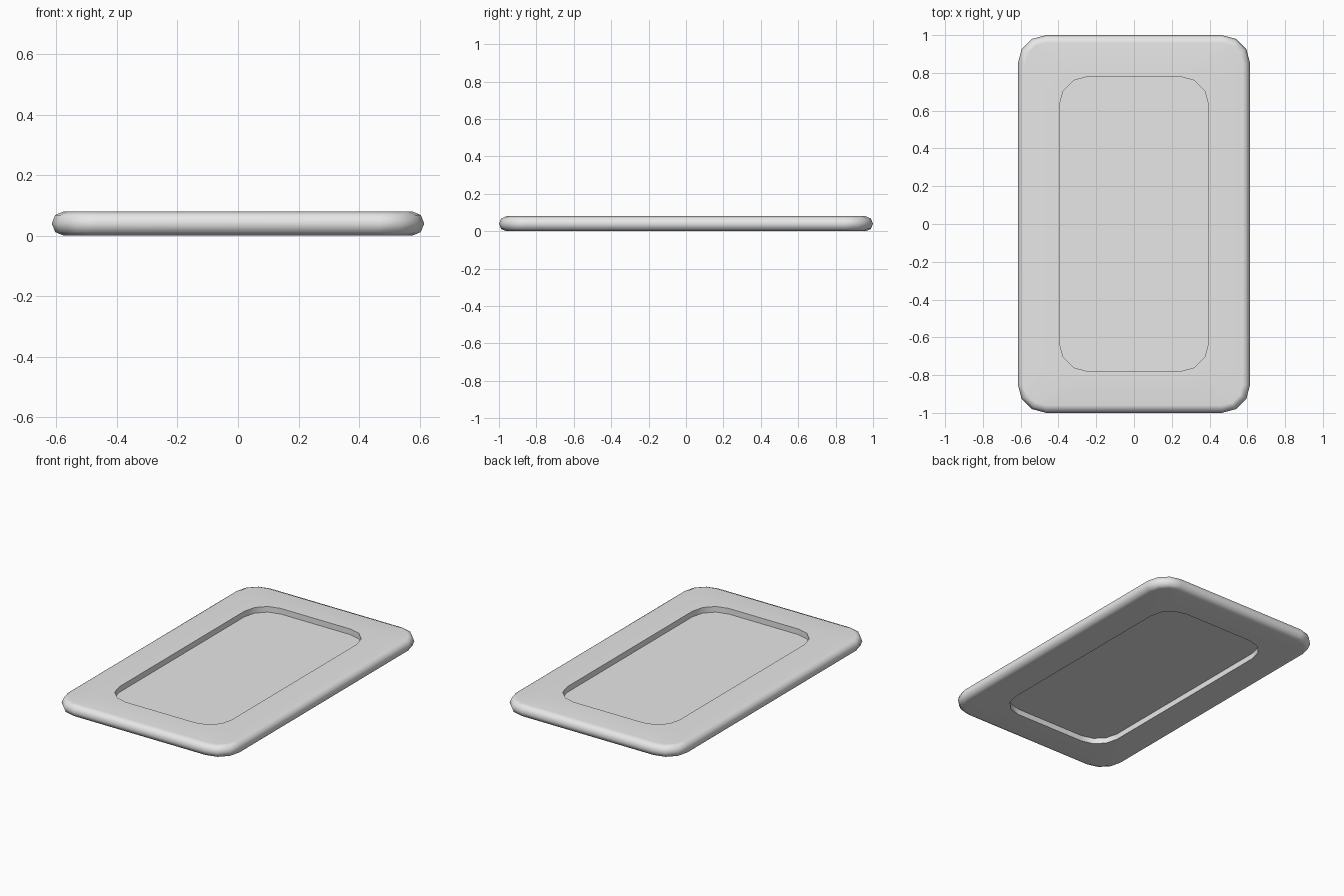
import bpy, bmesh
from math import sin, cos, pi, radians

cube = bpy.data.objects.get("Cube")
if cube:
    bpy.data.objects.remove(cube, do_unlink=True)

# Single grey finish
grey = bpy.data.materials.new("light_grey")
colour = (0.8, 0.8, 0.8, 1.0)
grey.use_nodes = True
grey.diffuse_color = colour
grey.node_tree.nodes["Principled BSDF"].inputs["Base Color"].default_value = colour

THICK = 0.08
CORNER = 0.15
SEGMENTS = 3


def rounded_ring(bm, half_x, half_y, radius, z):
    """Ring of vertices around a rounded rectangle, counter-clockwise."""
    ring = []
    for i, (sx, sy) in enumerate([(1, 1), (-1, 1), (-1, -1), (1, -1)]):
        for k in range(SEGMENTS + 1):
            a = (i + k / SEGMENTS) * pi / 2
            ring.append(bm.verts.new((sx * (half_x - radius) + radius * cos(a),
                                      sy * (half_y - radius) + radius * sin(a), z)))
    return ring


def bridge(bm, lower, upper):
    n = len(lower)
    for i in range(n):
        j = (i + 1) % n
        bm.faces.new((lower[i], lower[j], upper[j], upper[i]))


def finish(bm, name):
    bmesh.ops.recalc_face_normals(bm, faces=bm.faces)
    mesh = bpy.data.meshes.new(name)
    bm.to_mesh(mesh)
    bm.free()
    mesh.materials.append(grey)
    obj = bpy.data.objects.new(name, mesh)
    bpy.context.collection.objects.link(obj)
    bpy.ops.object.select_all(action="DESELECT")
    obj.select_set(True)
    bpy.context.view_layer.objects.active = obj
    bpy.ops.object.shade_smooth_by_angle(angle=radians(50))
    return obj


# Frame: half-round outer rim, flat top and bottom, straight opening
bm = bmesh.new()
r = THICK / 2
rings = []
for k in range(5):
    a = -pi / 2 + k * pi / 4
    inset = r * (1 - cos(a))
    rings.append(rounded_ring(bm, 0.615 - inset, 1.0 - inset, CORNER - inset, r + r * sin(a)))
for z in (THICK, 0):
    rings.append(rounded_ring(bm, 0.395, 0.78, CORNER, z))
for i, ring in enumerate(rings):
    bridge(bm, ring, rings[(i + 1) % len(rings)])
frame = finish(bm, "frame")
weighted = frame.modifiers.new("flat_faces", "WEIGHTED_NORMAL")
weighted.keep_sharp = True

# Thin panel set midway in the opening, recessed on both sides
bm = bmesh.new()
bottom, top = [rounded_ring(bm, 0.396, 0.781, CORNER, r + dz) for dz in (-0.004, 0.004)]
bridge(bm, bottom, top)
bm.faces.new(top)
bm.faces.new(bottom[::-1])
finish(bm, "centre_panel")
